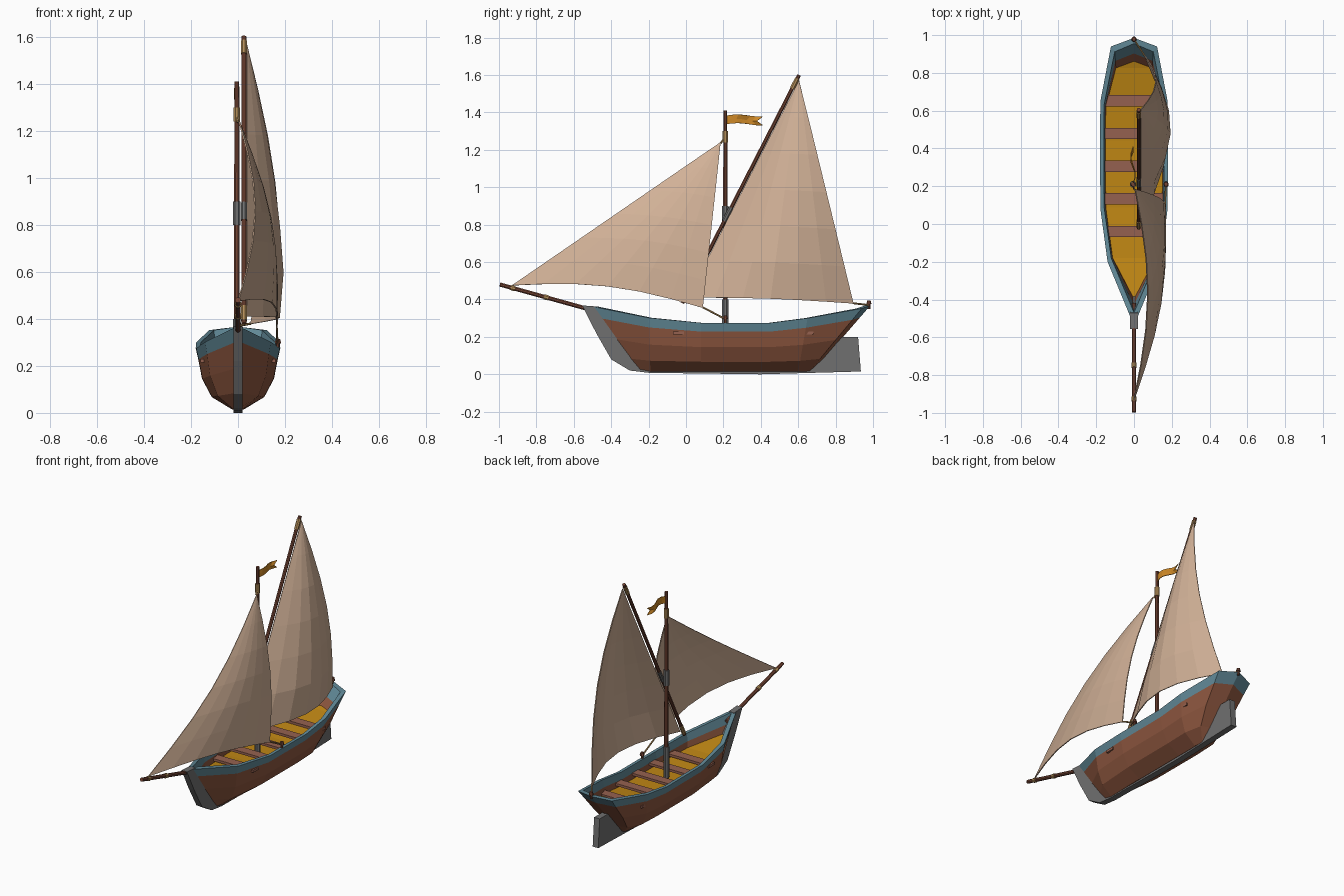
import bpy, bmesh, math
from mathutils import Vector

cube = bpy.data.objects.get("Cube")
if cube:
    bpy.data.objects.remove(cube, do_unlink=True)


def material(name, *rgb):
    m = bpy.data.materials.new(name)
    m.use_nodes = True
    m.diffuse_color = (*rgb, 1)
    node = next(n for n in m.node_tree.nodes if n.type == 'BSDF_PRINCIPLED')
    node.inputs["Base Color"].default_value = (*rgb, 1)
    return m


PLANK = material("hull_brown", .27, .095, .05)
BLUE = material("rail_blue", .12, .25, .31)
FLOOR = material("floor_yellow", .52, .24, .007)
BENCH = material("bench_brown", .30, .12, .08)
SPAR = material("spar_brown", .18, .06, .035)
SAIL = material("sail_cloth", .64, .44, .31)
IRON = material("keel_grey", .16, .16, .16)
GOLD = material("rope_gold", .45, .27, .10)
FLAG = material("flag_orange", .62, .25, .02)


def build(name, verts, faces, mats, indices=None, thickness=0):
    mesh = bpy.data.meshes.new(name)
    mesh.from_pydata([tuple(v) for v in verts], [], faces)
    for m in mats:
        mesh.materials.append(m)
    if indices:
        mesh.polygons.foreach_set("material_index", indices)
    bm = bmesh.new()
    bm.from_mesh(mesh)
    bmesh.ops.remove_doubles(bm, verts=bm.verts, dist=.0005)
    bmesh.ops.recalc_face_normals(bm, faces=bm.faces)
    bm.to_mesh(mesh)
    bm.free()
    obj = bpy.data.objects.new(name, mesh)
    bpy.context.collection.objects.link(obj)
    if thickness:
        mod = obj.modifiers.new("thickness", 'SOLIDIFY')
        mod.thickness, mod.offset = thickness, 0
    return obj


def grid_faces(rows, cols):
    return [(r * cols + c, r * cols + c + 1, (r + 1) * cols + c + 1, (r + 1) * cols + c)
            for r in range(rows - 1) for c in range(cols - 1)]


def rod(name, a, b, radius, mat, sides=8, tip=None):
    a, b = Vector(a), Vector(b)
    tip = radius if tip is None else tip
    turn = (b - a).to_track_quat('Z', 'Y')
    verts = [end + turn @ Vector((r * math.cos(t), r * math.sin(t), 0))
             for end, r in ((a, radius), (b, tip))
             for t in (2 * math.pi * (i + .5) / sides for i in range(sides))]
    faces = [(i, (i + 1) % sides, sides + (i + 1) % sides, sides + i) for i in range(sides)]
    faces += [tuple(range(sides)), tuple(range(sides, 2 * sides))]
    return build(name, verts, faces, [mat])


def box(name, center, size, mat):
    verts = [[c + s * k / 2 for c, s, k in zip(center, size, (x, y, z))]
             for x in (-1, 1) for y in (-1, 1) for z in (-1, 1)]
    faces = [(0, 1, 3, 2), (4, 5, 7, 6), (0, 1, 5, 4), (2, 3, 7, 6), (0, 2, 6, 4), (1, 3, 7, 5)]
    return build(name, verts, faces, [mat])


# Hull: closed cross-sections lofted from bow to stern
# station = rail y, keel y, half width, rail height
STATIONS = [(-.5, -.26, .016, .362), (-.2, -.19, .14, .302), (.08, .08, .178, .275),
            (.45, .45, .18, .275), (.65, .6, .178, .3), (.94, .66, .122, .352),
            (.985, .68, 0, .367)]
# row = height fraction, width fraction, inside or outside
ROWS = [(0, .14, 0), (.2, .62, 0), (.5, .85, 0), (.82, .94, 0), (1, 1, 0),
        (1, 1, 1), (.82, .97, 1), (.68, .95, 1)]


def section(y_rail, y_keel, half, sheer):
    side = []
    for t, w, inside in ROWS:
        y = y_keel + (y_rail - y_keel) * t
        x = half * w
        if inside:
            y = .24 + (y - .24) * .96
            x = max(0, x - .02)
        side.append((x, y, .015 + (sheer - .015) * t))
    return side + [(-x, y, z) for x, y, z in reversed(side)]


ring = 2 * len(ROWS)
hull_verts = [p for s in STATIONS for p in section(*s)]
hull_faces, hull_mats = [], []
half_mats = [0, 0, 0, 1, 1, 1, 0]
ring_mats = half_mats + [2] + half_mats[::-1] + [0]
for s in range(len(STATIONS) - 1):
    for j in range(ring):
        k = (j + 1) % ring
        hull_faces.append((s * ring + j, s * ring + k, (s + 1) * ring + k, (s + 1) * ring + j))
        hull_mats.append(ring_mats[j])
build("hull", hull_verts, hull_faces, [PLANK, BLUE, FLOOR], hull_mats)

# Keel with stem and skeg, extruded from a side profile
profile = [(-.555, .368), (-.48, .22), (-.4, .08), (-.3, .02), (-.2, .008), (.4, 0),
           (.935, .015), (.92, .2), (.82, .2), (.62, .035), (-.22, .035), (-.47, .362)]
n = len(profile)
build("keel", [(x, y, z) for x in (-.02, .02) for y, z in profile],
      [tuple(range(n)), tuple(range(n, 2 * n))] +
      [(i, (i + 1) % n, n + (i + 1) % n, n + i) for i in range(n)], [IRON])

# Benches
for i in range(5):
    box(f"bench_{i + 1}", (0, -.04 + i * .173, .222), (.318, .06, .016), BENCH)

# Mast, yard and bowsprit with their bindings
MAST = (-.005, .21)
rod("mast", (*MAST, .18), (*MAST, 1.41), .014, SPAR, tip=.011)
rod("mast_foot", (*MAST, .2), (*MAST, .4), .018, IRON)
rod("mast_collar", (*MAST, .8), (*MAST, .9), .018, IRON)
rod("mast_binding", (*MAST, 1.24), (*MAST, 1.3), .015, GOLD)


def spar(name, a, b, radius, bindings):
    a, b = Vector(a), Vector(b)
    rod(name, a, b, radius, SPAR)
    for i, (start, end, mat) in enumerate(bindings):
        rod(f"{name}_binding_{i + 1}", a.lerp(b, start), a.lerp(b, end), radius + .003, mat)


spar("yard", (.025, -.02, .38), (.025, .605, 1.6), .011,
     [(.01, .06, GOLD), (.36, .42, IRON), (.94, .985, GOLD)])
spar("bowsprit", (0, -.995, .48), (0, -.42, .32), .012,
     [(.1, .14, GOLD), (.41, .45, GOLD)])


# Sails: triangular patches that belly out to the left
def sail(name, head, tack, clew, belly, lift, steps=6):
    head, tack, clew = Vector(head), Vector(tack), Vector(clew)
    verts = []
    for r in range(steps + 1):
        v = r / steps
        for c in range(steps + 1):
            u = c / steps
            p = head.lerp(tack.lerp(clew, u), v)
            p.x += belly(u, v)
            p.z += lift * v * v * math.sin(math.pi * u)
            verts.append(p)
    faces = grid_faces(steps + 1, steps + 1)
    return build(name, verts, faces, [SAIL], thickness=.006)


def arc(t):
    return math.sin(math.pi * t)


sail("main_sail", (.035, .605, 1.57), (.035, .01, .41), (.055, .895, .378),
     lambda u, v: .07 * u * arc(v) + .13 * arc(u) * min(1, 1.2 * v), .01)
sail("fore_sail", (.005, .185, 1.24), (0, -.93, .475), (.165, .09, .355),
     lambda u, v: .07 * arc(v) * (1 - .3 * u) + .06 * v * arc(u), .055)

# Ropes, with the pegs they are tied to
rod("fore_halyard", (0, .185, 1.235), (*MAST, 1.27), .005, GOLD, 6)
rod("fore_sheet", (.165, .09, .358), (.168, .21, .295), .005, GOLD, 6)
rod("main_sheet", (.055, .893, .38), (0, .978, .37), .005, GOLD, 6)
for name, x, y, z in (("rail_peg", .17, .21, .27), ("stern_peg", 0, .978, .35)):
    rod(name, (x, y, z), (x, y, z + .03), .008, SPAR)
    rod(name + "_knob", (x, y, z + .025), (x, y, z + .045), .015, SPAR, tip=.01)

# Swallow-tailed flag
cols = 7
flag_verts = []
for row in (-1, 0, 1):
    for c in range(cols):
        u = c / (cols - 1)
        length = .165 if row == 0 else .195
        flag_verts.append((MAST[0] + .012 * math.sin(2 * math.pi * u), .215 + length * u,
                           1.36 + .023 * row + .006 * math.sin(5 * u)))
build("flag", flag_verts, grid_faces(3, cols), [FLAG], thickness=.004)
